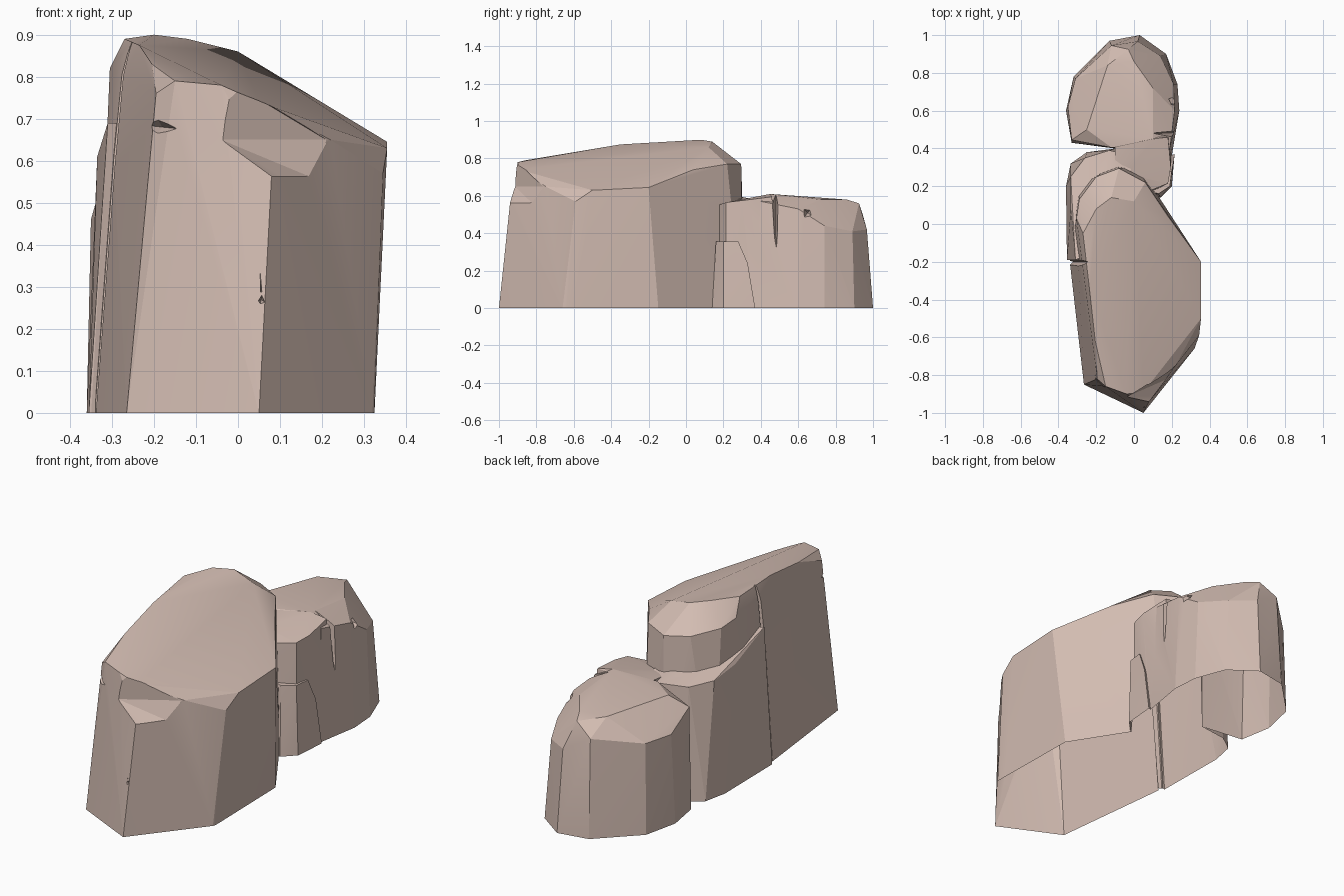
import bpy
import bmesh
import math

cube = bpy.data.objects.get("Cube")
if cube:
    bpy.data.objects.remove(cube, do_unlink=True)

stone = bpy.data.materials.new("pale_stone")
stone.use_nodes = True
colour = (0.65, 0.505, 0.445, 1)
stone.diffuse_color = colour
stone.node_tree.nodes["Principled BSDF"].inputs["Base Color"].default_value = colour


def hull(name, upper, foot=()):
    """Faceted solid around points; the footprint is sunk below ground for trimming."""
    bm = bmesh.new()
    for p in upper:
        bm.verts.new(p)
    for x, y in foot:
        bm.verts.new((x, y, 0))
        bm.verts.new((x, y, -0.1))
    result = bmesh.ops.convex_hull(bm, input=bm.verts[:])
    spare = {v for v in result["geom_interior"] + result["geom_unused"]
             if isinstance(v, bmesh.types.BMVert)}
    bmesh.ops.delete(bm, geom=list(spare), context="VERTS")
    bmesh.ops.recalc_face_normals(bm, faces=bm.faces[:])
    mesh = bpy.data.meshes.new(name)
    bm.to_mesh(mesh)
    bm.free()
    mesh.materials.append(stone)
    obj = bpy.data.objects.new(name, mesh)
    bpy.context.collection.objects.link(obj)
    return obj


def combine(target, other, operation):
    """Apply a boolean and discard the second solid."""
    mod = target.modifiers.new("join", "BOOLEAN")
    mod.operation = operation
    mod.solver = "EXACT"
    mod.object = other
    bpy.context.view_layer.update()
    graph = bpy.context.evaluated_depsgraph_get()
    mesh = bpy.data.meshes.new_from_object(target.evaluated_get(graph))
    target.modifiers.clear()
    target.data = mesh
    bpy.data.objects.remove(other, do_unlink=True)


# Tall front boulder with a sloping, bevelled top
rocks = hull("rock_formation", [
    (-.195, -.82, .76), (-.15, -.86, .79), (-.04, -.9, .78), (.05, -.89, .74),
    (.08, -.94, .57), (.14, -.83, .67), (.22, -.75, .65), (.345, -.59, .57),
    (.355, -.5, .63), (.355, -.2, .645), (.18, .04, .74), (.06, .22, .77),
    (-.08, .295, .77), (-.2, .25, .78), (-.29, .13, .8), (-.305, .03, .82),
    (0, .12, .86), (-.12, .14, .89), (-.2, .08, .9), (-.27, -.05, .89),
    (-.235, -.35, .875), (-.205, -.62, .83)],
    [(-.265, -.85), (.05, -1), (.32, -.66), (.31, -.14),
     (.03, .3), (-.1, .32), (-.3, .2), (-.34, -.2)])

# Vertical cleft in the right flank, just ahead of the ledge
cleft = hull("cleft", [(-.4, -.26, -.2), (-.4, -.18, -.2), (-.34, -.2, -.2),
                       (-.36, -.27, 1), (-.36, -.16, 1), (-.235, -.2, 1)])
combine(rocks, cleft, "DIFFERENCE")

# Ledge along the right flank
shelf = hull("side_shelf", [
    (-.31, -.19, .69), (-.335, .08, .61), (-.335, .25, .59), (-.26, .35, .575),
    (-.13, .39, .575), (0, .36, .56), (-.1, -.1, .68)],
    [(-.355, -.19), (-.36, .2), (-.335, .32), (-.25, .38), (-.1, .4), (.05, .35), (-.1, -.1)])

# Low rear boulder
rear = hull("rear_boulder", [
    (-.33, .445, .53), (-.35, .62, .46), (-.31, .77, .46), (-.12, .945, .5),
    (.02, .967, .42), (-.03, .925, .56), (.14, .89, .41), (.21, .74, .44),
    (.215, .6, .53), (.19, .4, .57), (-.12, .405, .59), (-.25, .5, .59),
    (.1, .45, .61), (-.14, .84, .58), (0, .86, .58), (.1, .72, .58)],
    [(-.33, .43), (-.36, .6), (-.32, .78), (-.13, .97), (.03, 1),
     (.17, .9), (.23, .74), (.24, .6), (.2, .36), (-.05, .4)])

# Shoulder and step that tie the two boulders together
shoulder = hull("shoulder", [
    (.07, .17, .55), (.18, .215, .565), (.195, .3, .575), (.18, .46, .595),
    (.1, .45, .61), (-.1, .46, .595), (-.1, .28, .575)],
    [(.08, .16), (.18, .215), (.2, .36), (.2, .5), (-.1, .5), (-.1, .25)])
step = hull("low_step", [
    (.13, .16, .355), (.19, .2, .355), (.2, .28, .355), (.21, .33, .24), (0, .2, .355)],
    [(.14, .14), (.2, .2), (.215, .37), (0, .3), (0, .14)])

for part in (shelf, rear, shoulder, step):
    combine(rocks, part, "UNION")

# Crevice and pit in the rear boulder
crevice = hull("crevice", [(.24, .485, .25), (.14, .48, .5), (.07, .48, .7),
                           (.3, .465, .2), (.3, .495, .2), (.3, .43, .7), (.3, .505, .7)])
pit = hull("pit", [(.15, .65, .51), (.23, .62, .54), (.23, .68, .54),
                   (.23, .68, .49), (.23, .63, .48)])
# Scooped chamfer under the front rim
scoop = hull("scoop", [(-.04, -.92, .8), (-.04, -.915, .65), (.08, -.934, .565),
                       (.2, -.81, .55), (.21, -.76, .65), (.05, -.885, .74),
                       (.1, -1.1, .5), (.1, -1.1, .8)])
# Chip on the front corner, and nick with a thin crack on the front edge
chip = hull("chip", [(-.21, -.9, .64), (-.13, -.9, .675), (-.21, -.9, .73),
                     (-.27, -.8, .69), (-.18, -.8, .68)])
nick = hull("nick", [(.055, -.93, .27), (.035, -1.05, .26), (.06, -1.05, .3),
                     (.08, -1.05, .25), (.05, -1.05, .24)])
crack = hull("crack", [(.045, -1, .48), (.055, -.95, .29), (.05, -1.02, .28), (.062, -1.02, .28)])
for cutter in (crevice, pit, scoop, chip, nick, crack):
    combine(rocks, cutter, "DIFFERENCE")

# Trim at ground level, leaving a hollow shell
bm = bmesh.new()
bm.from_mesh(rocks.data)
bmesh.ops.bisect_plane(bm, geom=bm.verts[:] + bm.edges[:] + bm.faces[:],
                       plane_co=(0, 0, 0), plane_no=(0, 0, 1), clear_inner=True)
bm.to_mesh(rocks.data)
bm.free()

bpy.ops.object.select_all(action="DESELECT")
rocks.select_set(True)
bpy.context.view_layer.objects.active = rocks
bpy.ops.object.shade_smooth_by_angle(angle=math.radians(16))
